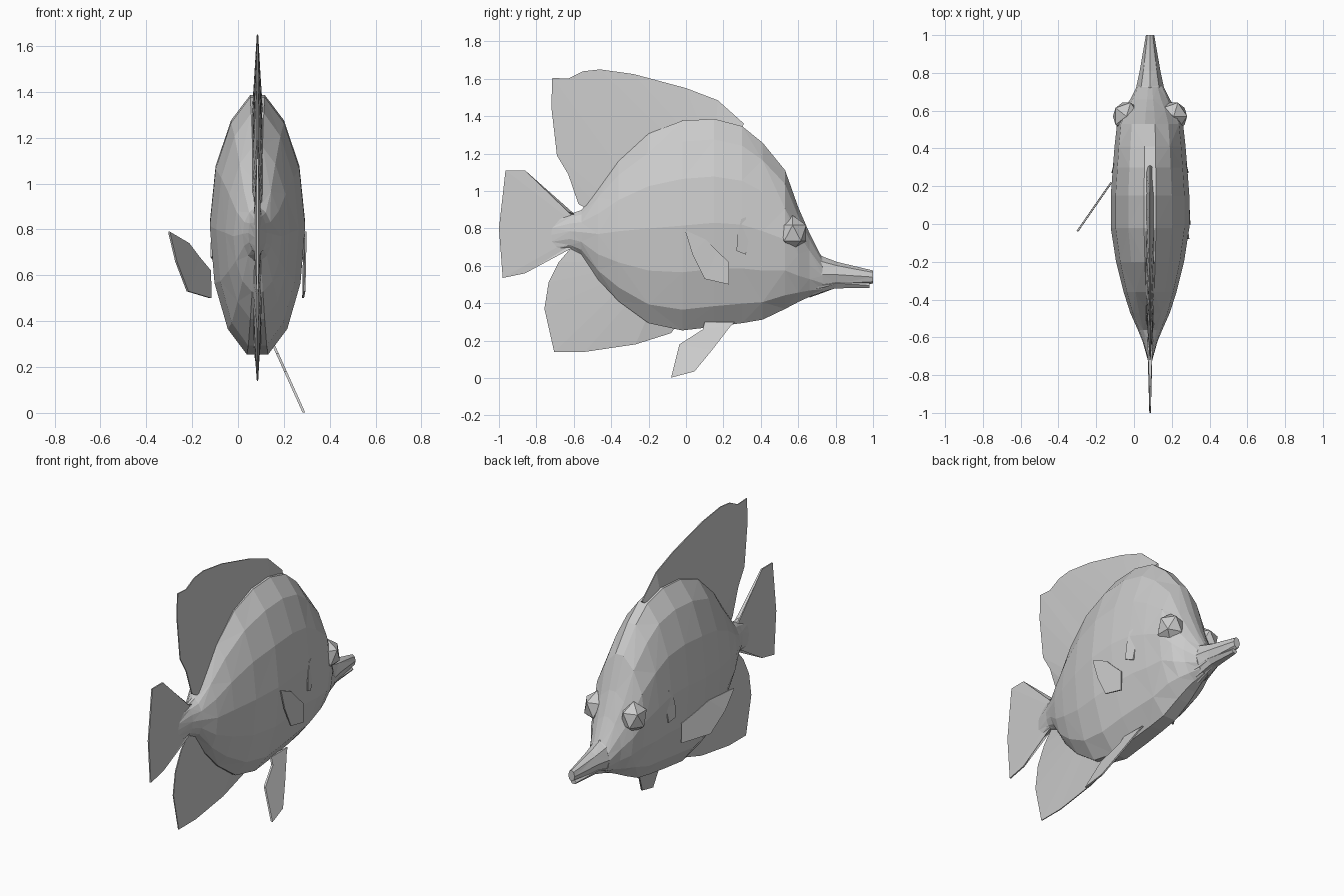
import bpy, bmesh, math
from mathutils import Matrix

CX = 0.085  # the body's mid-plane; side fins make the whole model straddle x = 0


def finish(name, bm):
    bmesh.ops.recalc_face_normals(bm, faces=bm.faces)
    mesh = bpy.data.meshes.new(name)
    bm.to_mesh(mesh)
    bm.free()
    obj = bpy.data.objects.new(name, mesh)
    bpy.context.collection.objects.link(obj)
    return obj


def loft(name, sections, sides):
    """Skin rings given as (y, bottom, top, half width)."""
    bm = bmesh.new()
    rings = []
    for y, lo, hi, w in sections:
        ring = []
        for i in range(sides):
            a = 2 * math.pi * i / sides
            s, c = math.sin(a), math.cos(a)
            # pinch the back of the fish more than the belly
            x = math.copysign(abs(c) ** (1.25 if s > 0 else 1.0), c) * w
            ring.append(bm.verts.new((CX + x, y, (lo + hi) / 2 + s * (hi - lo) / 2)))
        rings.append(ring)
    for n, (a, b) in enumerate(zip(rings, rings[1:])):
        for i in range(sides):
            j = (i + 1) % sides
            if (n + i) % 2:
                bm.faces.new((a[i], a[j], b[j]))
                bm.faces.new((a[i], b[j], b[i]))
            else:
                bm.faces.new((a[i], a[j], b[i]))
                bm.faces.new((a[j], b[j], b[i]))
    bm.faces.new(rings[0])
    bm.faces.new(rings[-1])
    return finish(name, bm)


def fin(name, base, tip, place, t_base=0.012, t_tip=0.003):
    """Thin plate between two edges; place(u, v, offset) gives its 3D position."""
    bm = bmesh.new()
    rows = []
    for b, t in zip(base, tip):
        pts = [place(*b, t_base), place(*t, t_tip), place(*t, -t_tip), place(*b, -t_base)]
        rows.append([bm.verts.new(p) for p in pts])
    for a, b in zip(rows, rows[1:]):
        for i in range(4):
            j = (i + 1) % 4
            bm.faces.new((a[i], a[j], b[j], b[i]))
    bm.faces.new(rows[0])
    bm.faces.new(rows[-1])
    return finish(name, bm)


def median(y, z, off):
    return (CX + off, y, z)


# Body with tail stalk, deep flanks and head
loft("body", [
    (-0.72, 0.68, 0.85, 0.012), (-0.62, 0.69, 0.88, 0.04), (-0.56, 0.66, 0.90, 0.065),
    (-0.47, 0.52, 1.02, 0.105), (-0.36, 0.40, 1.17, 0.14), (-0.20, 0.28, 1.32, 0.18),
    (-0.02, 0.24, 1.39, 0.208), (0.15, 0.26, 1.40, 0.208), (0.30, 0.28, 1.36, 0.197),
    (0.41, 0.30, 1.27, 0.188), (0.53, 0.36, 1.12, 0.175), (0.60, 0.40, 0.92, 0.145),
    (0.66, 0.43, 0.78, 0.105), (0.73, 0.455, 0.64, 0.07)], 14)

# Tube-like snout with a separate lower lip
loft("snout", [(0.66, 0.43, 0.70, 0.09), (0.73, 0.455, 0.65, 0.072),
               (0.81, 0.485, 0.62, 0.055), (1.0, 0.505, 0.575, 0.022)], 8)
loft("lower_jaw", [(0.68, 0.44, 0.54, 0.065), (0.80, 0.475, 0.54, 0.045),
                   (0.98, 0.48, 0.51, 0.02)], 6)

# Bulging eyes and gill flaps
for side, label in ((-1, "left"), (1, "right")):
    bm = bmesh.new()
    bmesh.ops.create_icosphere(bm, subdivisions=1, radius=1, matrix=Matrix.LocRotScale(
        (CX + side * 0.125, 0.57, 0.775), None, (0.08, 0.085, 0.095)))
    finish(label + "_eye", bm)
    fin(label + "_gill", [(0.32, 0.66), (0.34, 0.76), (0.32, 0.86)],
        [(0.27, 0.68), (0.275, 0.76), (0.295, 0.85)],
        lambda y, z, off, s=side: (CX + s * (0.202 - (y - 0.27) * 0.3) + off, y, z), 0.005)

# Dorsal, tail and anal fins on the mid-plane
fin("dorsal_fin",
    [(-0.52, 0.90), (-0.50, 0.95), (-0.46, 1.00), (-0.40, 1.08), (-0.36, 1.12), (-0.30, 1.18),
     (-0.22, 1.25), (-0.12, 1.32), (-0.02, 1.34), (0.08, 1.35), (0.16, 1.35), (0.29, 1.33)],
    [(-0.575, 0.93), (-0.63, 1.09), (-0.69, 1.19), (-0.72, 1.45), (-0.715, 1.605), (-0.63, 1.60),
     (-0.55, 1.64), (-0.46, 1.65), (-0.28, 1.625), (0.0, 1.55), (0.17, 1.485), (0.31, 1.36)],
    median, 0.022)
fin("tail_fin",
    [(-0.60, 0.88), (-0.60, 0.86), (-0.60, 0.83), (-0.60, 0.79), (-0.60, 0.75), (-0.60, 0.72), (-0.60, 0.70)],
    [(-0.64, 0.89), (-0.86, 1.11), (-0.965, 1.11), (-1.0, 0.80), (-0.98, 0.535), (-0.86, 0.56), (-0.73, 0.67)],
    median, 0.015, 0.004)
fin("anal_fin",
    [(-0.52, 0.68), (-0.49, 0.62), (-0.45, 0.57), (-0.41, 0.52), (-0.36, 0.47), (-0.30, 0.41), (-0.20, 0.34), (-0.05, 0.28)],
    [(-0.62, 0.69), (-0.68, 0.62), (-0.735, 0.51), (-0.757, 0.37), (-0.705, 0.14), (-0.54, 0.14), (-0.27, 0.18), (-0.08, 0.24)],
    median, 0.018)

# Pectoral fins: the left one spread out, the right one folded against the flank
low, high = [(0.0, 0.50), (0.10, 0.53), (0.15, 0.66), (0.18, 0.785)], \
            [(0.0, 0.62), (0.05, 0.68), (0.095, 0.74), (0.18, 0.79)]
fin("left_pectoral_fin", low, high,
    lambda u, z, off: (-0.12 - u + off, 0.22 - u * 1.44 - off * 0.7, z), 0.004)
fin("right_pectoral_fin", low, high,
    lambda u, z, off: (0.284 + u * 0.06 + off, 0.23 - u * 1.3, z), 0.004)

# Pelvic fin trailing below the belly on the right
fin("right_pelvic_fin", [(0.10, 0.30), (0.09, 0.26), (-0.035, 0.18), (-0.08, 0.002)],
    [(0.26, 0.30), (0.24, 0.28), (0.14, 0.15), (0.045, 0.035)],
    lambda y, z, off: (0.288 - z * 0.45 + off, y, z), 0.006, 0.005)
